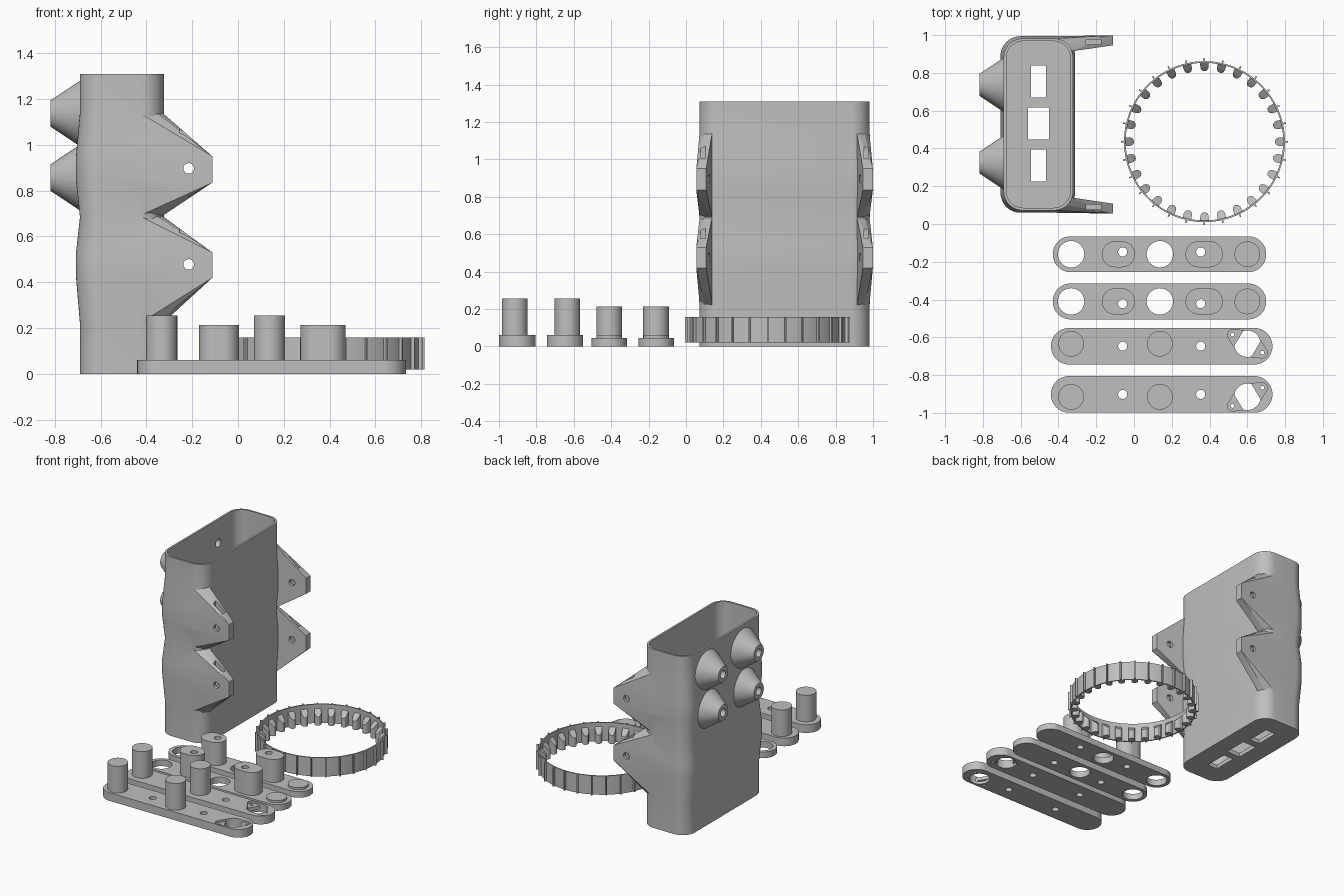
import bpy, bmesh
from math import sin, cos, pi, atan2, radians
from mathutils import Matrix

cube = bpy.data.objects.get("Cube")
if cube:
    bpy.data.objects.remove(cube, do_unlink=True)

grey = bpy.data.materials.new("plain_grey")
grey.use_nodes = True
grey.diffuse_color = (0.52, 0.52, 0.52, 1)
grey.node_tree.nodes["Principled BSDF"].inputs["Base Color"].default_value = (0.52, 0.52, 0.52, 1)


def finish(name, bm):
    bmesh.ops.recalc_face_normals(bm, faces=bm.faces)
    mesh = bpy.data.meshes.new(name)
    bm.to_mesh(mesh)
    bm.free()
    mesh.materials.append(grey)
    ob = bpy.data.objects.new(name, mesh)
    bpy.context.collection.objects.link(ob)
    return ob


def hull(name, pts):
    """Convex solid around a set of points."""
    bm = bmesh.new()
    for p in pts:
        bm.verts.new(p)
    bmesh.ops.remove_doubles(bm, verts=bm.verts, dist=1e-5)
    bmesh.ops.convex_hull(bm, input=bm.verts)
    for v in [v for v in bm.verts if not v.link_faces]:
        bm.verts.remove(v)
    bmesh.ops.dissolve_limit(bm, angle_limit=0.01, verts=bm.verts, edges=bm.edges)
    return finish(name, bm)


def circle(x, y, r, n=48):
    return [(x + r * cos(2 * pi * i / n), y + r * sin(2 * pi * i / n)) for i in range(n)]


def capsule(x0, x1, y, r):
    return circle(x0 + r, y, r) + circle(x1 - r, y, r)


def prism(name, outline, z0, z1):
    return hull(name, [(x, y, z) for z in (z0, z1) for x, y in outline])


def box(name, x0, x1, y0, y1, z0, z1):
    return prism(name, [(x, y) for x in (x0, x1) for y in (y0, y1)], z0, z1)


def rounded_rect(x0, x1, y0, y1, r, n=10):
    pts = []
    for k, (cx, cy) in enumerate([(x1 - r, y1 - r), (x0 + r, y1 - r), (x0 + r, y0 + r), (x1 - r, y0 + r)]):
        for i in range(n + 1):
            a = (k + i / n) * pi / 2
            pts.append((cx + r * cos(a), cy + r * sin(a)))
    return pts


def loft(name, sections):
    """Closed solid through (z, outline) sections."""
    bm = bmesh.new()
    rings = [[bm.verts.new((x, y, z)) for x, y in outline] for z, outline in sections]
    for a, b in zip(rings, rings[1:]):
        for i in range(len(a)):
            j = (i + 1) % len(a)
            bm.faces.new((a[i], a[j], b[j], b[i]))
    bm.faces.new(rings[0])
    bm.faces.new(rings[-1])
    return finish(name, bm)


def combine(target, other, op):
    mod = target.modifiers.new("combine", "BOOLEAN")
    mod.operation, mod.solver, mod.object = op, "EXACT", other
    bpy.context.view_layer.objects.active = target
    bpy.ops.object.modifier_apply(modifier=mod.name)
    bpy.data.objects.remove(other, do_unlink=True)


def add(target, other):
    combine(target, other, "UNION")


def cut(target, other):
    combine(target, other, "DIFFERENCE")


def smooth(ob):
    bpy.ops.object.select_all(action="DESELECT")
    ob.select_set(True)
    bpy.context.view_layer.objects.active = ob
    bpy.ops.object.shade_smooth_by_angle(angle=radians(25))


# Tall housing, bulging twice on its way up
MID = 0.527
plain = rounded_rect(-0.69, -0.323, 0.072, 2 * MID - 0.072, 0.1)
bulge = rounded_rect(-0.707, -0.312, 0.06, 2 * MID - 0.06, 0.105)
housing = loft("housing", [(0, plain), (0.22, plain), (0.42, bulge), (0.53, bulge), (0.685, plain),
                           (0.84, bulge), (0.95, bulge), (1.14, plain), (1.31, plain)])

# Pointed ears on both sides, with a pin hole and nut slot in each
ears = [(0.22, 0.42, 0.53, 0.69), (0.69, 0.835, 0.95, 1.14)]
for bottom, low, high, top in ears:
    for side in (-1, 1):
        def Y(y):
            return MID + side * (MID - y)
        pts = [(-0.112, Y(y), z) for y in (0.055, 0.108) for z in (low, high)]
        pts += [(-0.5, Y(0.061), z) for z in (low, high)]
        for z in (bottom, top):
            pts += [(-0.43, Y(0.073), z), (-0.36, Y(0.1), z), (-0.33, Y(0.14), z)]
        add(housing, hull("ear", pts))

# Cone bosses on the back
bosses = [(y, z) for y in (0.325, 0.737) for z in (0.857, 1.137)]
for y, z in bosses:
    add(housing, hull("boss", [(x, v, w) for x, r in ((-0.68, 0.15), (-0.818, 0.058))
                               for v, w in circle(y, z, r)]))

# Hollow inside, floor slots and bores
cut(housing, prism("hollow", rounded_rect(-0.676, -0.337, 0.086, 2 * MID - 0.086, 0.088), 0.03, 1.4))
for y, hx, hy in ((0.31, 0.04, 0.085), (0.532, 0.055, 0.085), (0.755, 0.04, 0.085)):
    cut(housing, box("slot", -0.505 - hx, -0.505 + hx, y - hy, y + hy, -0.1, 0.1))
for y, z in bosses:
    cut(housing, hull("bore", [(x, v, w) for x in (-0.9, -0.6) for v, w in circle(y, z, 0.029, 24)]))
for z in (0.478, 0.897):
    cut(housing, hull("pin_hole", [(x, y, w) for y in (-0.1, 1.2) for x, w in circle(-0.215, z, 0.023, 24)]))
    for y in (0.09, 2 * MID - 0.09):
        cut(housing, box("nut_slot", -0.255, -0.175, y - 0.013, y + 0.013, z - 0.04, z + 0.185))
smooth(housing)

# Thin ring with wedge lugs inside and fins outside
RX, RY, TEETH = 0.373, 0.436, 28
ring = prism("ring_band", circle(0, 0, 0.426, 112), 0.02, 0.158)
cut(ring, prism("ring_inside", circle(0, 0, 0.417, 112), -0.1, 0.3))
ring.location = (RX, RY, 0)
smooth(ring)
lug_pts = []
for r, w, top in ((0.42, 0.023, 0.13), (0.392, 0.022, 0.105), (0.379, 0.015, 0.09), (0.374, 0.006, 0.085)):
    lug_pts += [(r, s * w, z) for s in (-1, 1) for z in (0.021, top)]
lug = hull("ring_lug", lug_pts)
fin = box("ring_fin", 0.42, 0.442, -0.004, 0.004, 0.02, 0.158)
for i in range(TEETH):
    for part in (lug, fin):
        ob = part if i == 0 else part.copy()
        if i:
            bpy.context.collection.objects.link(ob)
        ob.location = (RX, RY, 0)
        ob.rotation_euler.z = 2 * pi * i / TEETH


def drill(bar, x, y, r):
    cut(bar, prism("drill", circle(x, y, r, 40), -0.1, 0.5))


ENDS = (-0.333, 0.137, 0.6)
PINS = (-0.06, 0.353)

# Two socket bars with oval pillars
for yc, s in ((-0.16, 1), (-0.41, -1)):
    bar = prism("socket_bar", capsule(-0.43, 0.7, yc, 0.095), 0, 0.045)
    for x0, x1 in ((-0.17, 0.005), (0.273, 0.47)):
        add(bar, prism("pillar", capsule(x0, x1, yc, 0.069), 0.02, 0.213))
    add(bar, prism("end_disc", circle(ENDS[2], yc, 0.068), 0.02, 0.06))
    for x in ENDS[:2]:
        drill(bar, x, yc, 0.07)
    for x in PINS:
        drill(bar, x, yc + s * 0.012, 0.024)
    smooth(bar)

# Two peg bars with round pillars and a tabbed end hole
for yc, s in ((-0.647, 1), (-0.902, -1)):
    yp = yc + s * 0.013
    bar = prism("peg_bar", capsule(-0.44, 0.733, yc, 0.097), 0, 0.06)
    for x in ENDS[:2]:
        add(bar, prism("peg", circle(x, yp, 0.068), 0.02, 0.255))
    for x in PINS:
        drill(bar, x, yc, 0.024)
    drill(bar, ENDS[2], yp, 0.07)
    for d in (-1, 1):
        tx, ty = d * 0.079, -d * s * 0.048
        a = atan2(ty, tx)
        outline = circle(ENDS[2] + tx, yp + ty, 0.027, 24)
        outline += [(ENDS[2] + 0.073 * cos(a + t), yp + 0.073 * sin(a + t)) for t in (-0.75, 0.75)]
        cut(bar, prism("tab_pocket", outline, 0.045, 0.1))
        add(bar, prism("tab", outline, 0.02, 0.045))
        drill(bar, ENDS[2] + tx, yp + ty, 0.01)
    smooth(bar)
